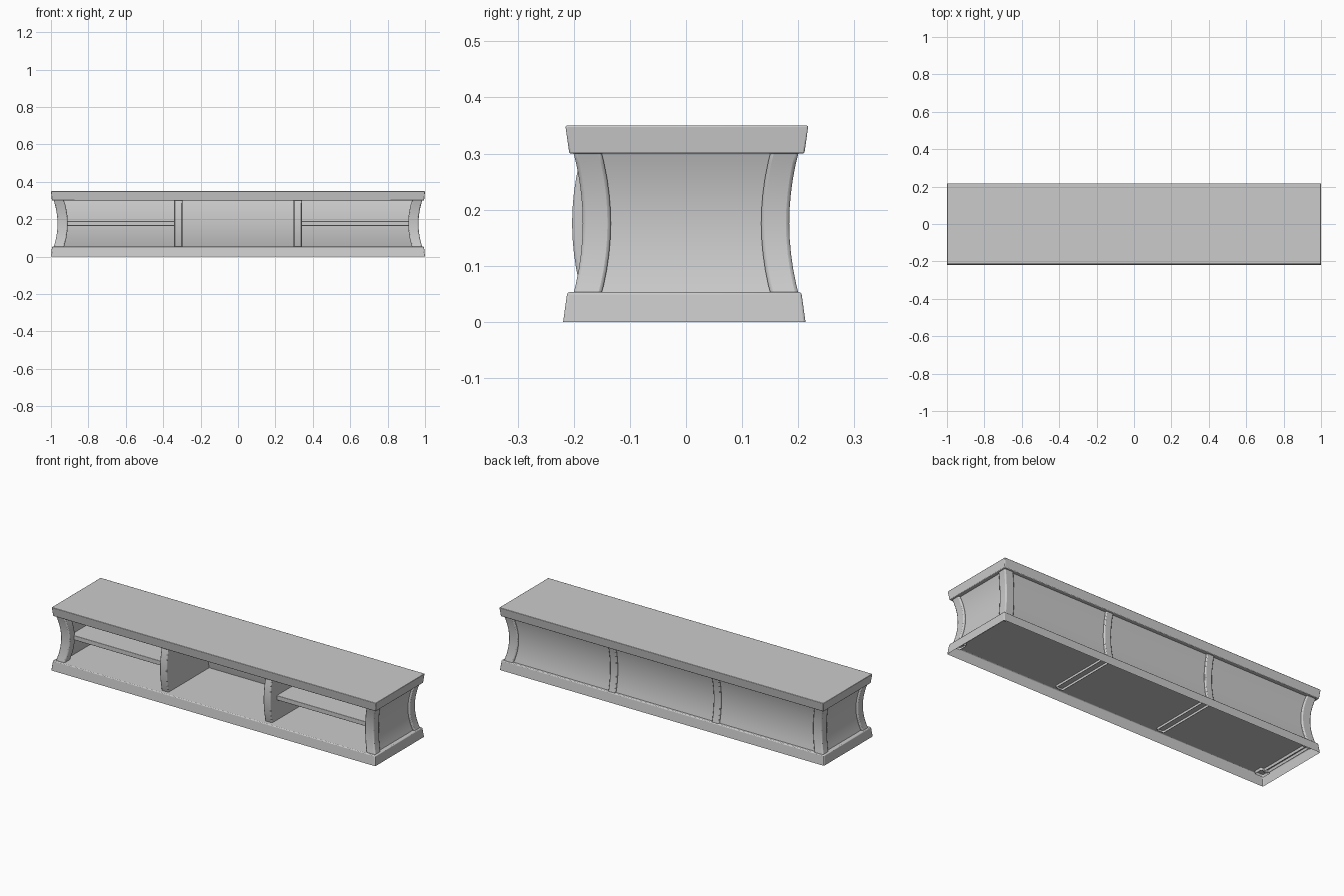
import bpy, bmesh, math

if "Cube" in bpy.data.objects:
    bpy.data.objects.remove(bpy.data.objects["Cube"])

MID, HALF = 0.176, 0.124          # centre and half height of the open storey


def bow(z):
    """0 at the slabs, 1 at mid height"""
    return 1 - ((z - MID) / HALF) ** 2


def finish(name, bm, bevel=0.0, segments=2):
    bmesh.ops.recalc_face_normals(bm, faces=bm.faces)
    me = bpy.data.meshes.new(name)
    bm.to_mesh(me)
    bm.free()
    ob = bpy.data.objects.new(name, me)
    bpy.context.collection.objects.link(ob)
    if bevel:
        m = ob.modifiers.new("rounded_edges", 'BEVEL')
        m.width, m.segments = bevel, segments
        m.limit_method = 'ANGLE'
        m.angle_limit = math.radians(40)
    bpy.ops.object.select_all(action='DESELECT')
    ob.select_set(True)
    bpy.context.view_layer.objects.active = ob
    bpy.ops.object.shade_smooth_by_angle(angle=math.radians(35))
    return ob


def loft(name, rect, zs, bevel=0.0, cap_low=False, cap_high=True, segments=2):
    """stack rectangles rect(z) -> x0, x1, y0, y1"""
    bm = bmesh.new()
    rings = []
    for z in zs:
        x0, x1, y0, y1 = rect(z)
        x0, x1 = sorted((x0, x1))
        y0, y1 = sorted((y0, y1))
        rings.append([bm.verts.new(p) for p in
                      ((x0, y0, z), (x1, y0, z), (x1, y1, z), (x0, y1, z))])
    for a, b in zip(rings, rings[1:]):
        for i in range(4):
            j = (i + 1) % 4
            bm.faces.new((a[i], a[j], b[j], b[i]))
    if cap_low:
        bm.faces.new(rings[0][::-1])
    if cap_high:
        bm.faces.new(rings[-1])
    return finish(name, bm, bevel, segments)


Z0, Z1, N = 0.04, 0.31, 10
ZS = [Z0 + (Z1 - Z0) * i / N for i in range(N + 1)]

# tapered slabs: closed top, bottom one hollow underneath
loft("top_slab", lambda z: (-1 + (0.35 - z) * 0.1, 1 - (0.35 - z) * 0.1,
                            -0.215 + (0.35 - z) * 0.14, 0.218 - (0.35 - z) * 0.14),
     (0.30, 0.35), 0.003, cap_low=True)
loft("base_slab", lambda z: (-1 + z * 0.1, 1 - z * 0.1,
                             -0.219 + z * 0.14, 0.213 - z * 0.14),
     (0.0, 0.053), 0.004)

for s, side in ((-1, "left"), (1, "right")):
    # corner posts bowed inward both ways
    for t, end in ((-1, "front"), (1, "back")):
        loft(f"{end}_{side}_post",
             lambda z: (s * (0.985 - 0.02 * bow(z)), s * (0.930 - 0.02 * bow(z)),
                        t * (0.200 - 0.016 * bow(z)), t * (0.150 - 0.016 * bow(z))),
             ZS, 0.006)

    # curved end panel between the posts
    loft(f"{side}_end_panel",
         lambda z: (s * (0.974 - 0.02 * bow(z)), s * (0.950 - 0.02 * bow(z)),
                    -0.16, 0.16), ZS)

    # divider: bulging front edge, hollowed back edge
    loft(f"{side}_divider",
         lambda z: (s * 0.298, s * 0.341,
                    -0.186 - 0.017 * bow(z), 0.200 - 0.016 * bow(z)),
         ZS, 0.005)

    # shelf
    loft(f"{side}_shelf", lambda z: (s * 0.33, s * 0.93, -0.145, 0.172),
         (0.165, 0.19), 0.002, cap_low=True)

# curved back panel
loft("back_panel",
     lambda z: (-0.95, 0.95, 0.172 - 0.016 * bow(z), 0.190 - 0.016 * bow(z)),
     [0.05 + 0.255 * i / N for i in range(N + 1)])
